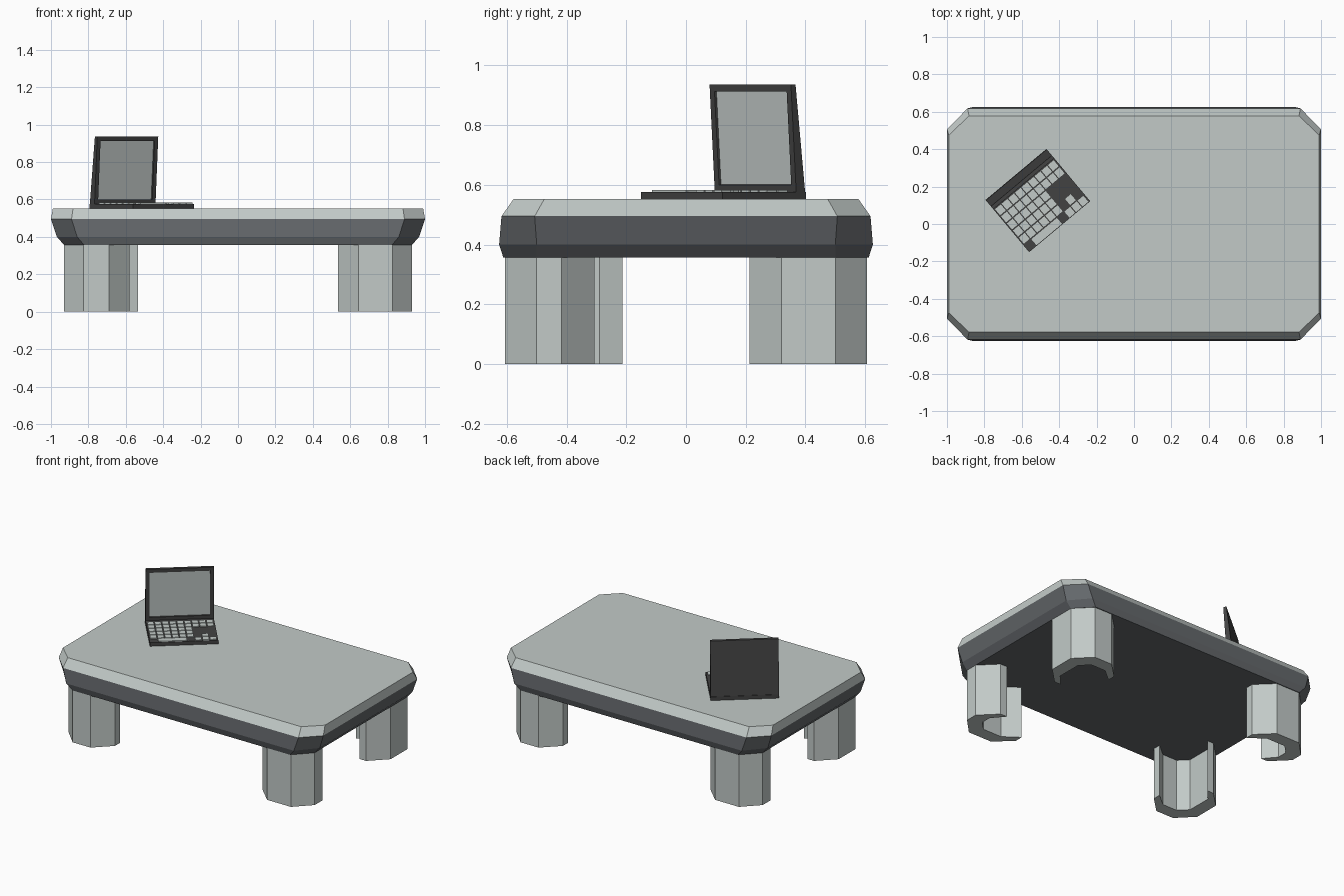
import bpy, bmesh, math
from mathutils import Matrix

if "Cube" in bpy.data.objects:
    bpy.data.objects.remove(bpy.data.objects["Cube"])


def material(name, rgb):
    m = bpy.data.materials.new(name)
    m.diffuse_color = (*rgb, 1)
    m.use_nodes = True
    m.node_tree.nodes["Principled BSDF"].inputs["Base Color"].default_value = m.diffuse_color
    return m


LIGHT = material("pale_grey", (0.54, 0.59, 0.575))
DARK = material("slate_grey", (0.13, 0.14, 0.15))
BLACK = material("charcoal", (0.055, 0.055, 0.055))


def finish(bm, name, mats, matrix=None):
    bmesh.ops.recalc_face_normals(bm, faces=bm.faces)
    me = bpy.data.meshes.new(name)
    bm.to_mesh(me)
    bm.free()
    for m in mats:
        me.materials.append(m)
    ob = bpy.data.objects.new(name, me)
    bpy.context.collection.objects.link(ob)
    if matrix is not None:
        ob.matrix_world = matrix
    return ob


def loft(bm, rings):
    """Skin a stack of closed rings and cap both ends."""
    vs = [[bm.verts.new(p) for p in r] for r in rings]
    n = len(vs[0])
    for a, b in zip(vs, vs[1:]):
        for i in range(n):
            j = (i + 1) % n
            bm.faces.new((a[i], a[j], b[j], b[i]))
    bm.faces.new(vs[0][::-1])
    bm.faces.new(vs[-1])


def box(bm, x0, x1, y0, y1, z0, z1):
    loft(bm, [[(x0, y0, z), (x1, y0, z), (x1, y1, z), (x0, y1, z)] for z in (z0, z1)])


# Table top: octagonal slab, bevelled above and below
def octagon(X, Y, cx, cy, z):
    return [(X, -cy, z), (X, cy, z), (cx, Y, z), (-cx, Y, z),
            (-X, cy, z), (-X, -cy, z), (-cx, -Y, z), (cx, -Y, z)]


bm = bmesh.new()
loft(bm, [octagon(0.93, 0.612, 0.823, 0.50, 0.357),
          octagon(0.968, 0.626, 0.86, 0.50, 0.40),
          octagon(1.0, 0.618, 0.89, 0.507, 0.495),
          octagon(0.99, 0.578, 0.882, 0.475, 0.552)])
for f in bm.faces:
    f.material_index = 0 if f.calc_center_median().z > 0.5 else 1
finish(bm, "table_top", [LIGHT, DARK])

# Legs: faceted C-shaped columns, repeated by a half turn
wide = [(.535, -.5), (.645, -.607), (.825, -.607), (.93, -.5), (.93, -.417), (.82, -.307),
        (.77, -.307), (.84, -.39), (.84, -.46), (.78, -.52), (.64, -.52), (.535, -.445)]
deep = [(-.82, -.212), (-.93, -.32), (-.93, -.5), (-.825, -.607), (-.69, -.607), (-.58, -.5),
        (-.58, -.445), (-.67, -.52), (-.78, -.52), (-.84, -.46), (-.84, -.29), (-.77, -.212)]
for s, names in ((1, ("front_right_leg", "front_left_leg")),
                 (-1, ("back_left_leg", "back_right_leg"))):
    for name, pts in zip(names, (wide, deep)):
        bm = bmesh.new()
        loft(bm, [[(s * x, s * y, z) for x, y in pts] for z in (0, 0.36)])
        finish(bm, name, [LIGHT])

# Laptop frame: origin at the middle of the hinge edge, front is local -y
place = Matrix.Translation((-0.631, 0.265, 0)) @ Matrix.Rotation(math.radians(39.9), 4, 'Z')
W = 0.2125

# Laptop base
bm = bmesh.new()
box(bm, -W, W, -0.364, 0, 0.551, 0.577)
finish(bm, "laptop_base", [BLACK], place)

# Laptop lid: tapered slab leaning forward, with a recessed screen
bm = bmesh.new()
loft(bm, [[(-W, b, z), (W, b, z), (W, a, z), (-W, a, z)]
          for z, a, b in ((0.576, -0.003, -0.042), (0.937, -0.045, -0.065))])
bmesh.ops.recalc_face_normals(bm, faces=bm.faces)
front = min(bm.faces, key=lambda f: f.normal.y)
bmesh.ops.inset_individual(bm, faces=[front], thickness=0.034)
bmesh.ops.inset_individual(bm, faces=[front], thickness=0.001, depth=-0.008)
front.material_index = 1
finish(bm, "laptop_lid", [BLACK, LIGHT], place)

# Keys: grid with a space bar and a gap around the arrow keys
bm = bmesh.new()
gaps = {(r, c) for r in (2, 3) for c in (6, 7, 8)} | {(4, 6), (4, 8)}
gaps |= {(5, c) for c in range(6)}


def key(c0, c1, r):
    x0, x1, y = -0.185 + 0.046 * c0, -0.185 + 0.046 * c1, -0.092 - 0.0495 * r
    box(bm, x0 - 0.020, x1 + 0.020, y - 0.021, y + 0.021, 0.5765, 0.583)


for r in range(6):
    for c in range(9):
        if (r, c) not in gaps:
            key(c, c, r)
key(1, 4, 5)
finish(bm, "laptop_keys", [LIGHT], place)
